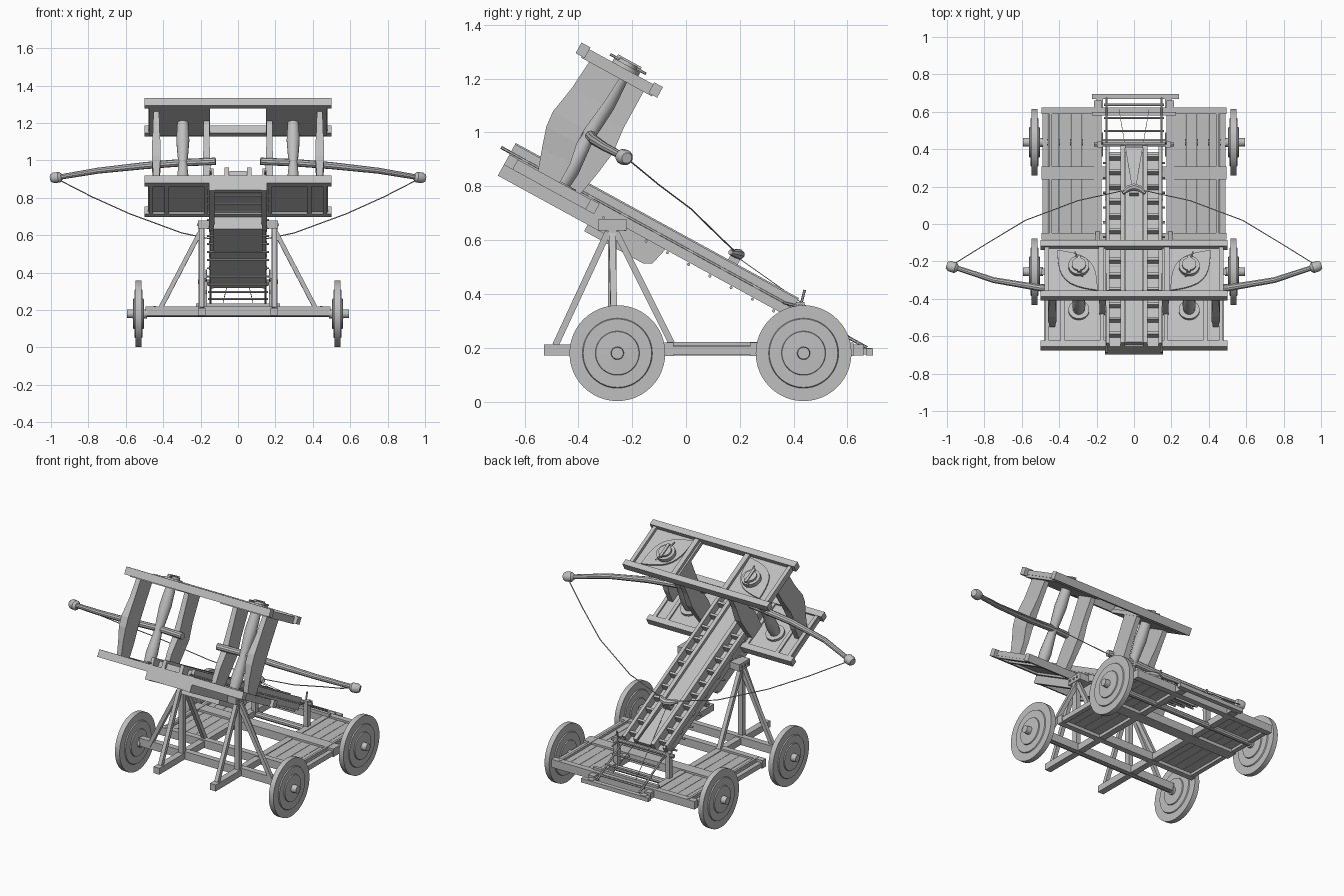
import bpy, bmesh, math
from mathutils import Vector, Matrix

if "Cube" in bpy.data.objects:
    bpy.data.objects.remove(bpy.data.objects["Cube"])

wood = bpy.data.materials.new("grey_wood")
wood.diffuse_color = (0.52, 0.52, 0.52, 1)
wood.use_nodes = True
wood.node_tree.nodes["Principled BSDF"].inputs["Base Color"].default_value = wood.diffuse_color
I = Matrix.Identity(4)
# tilted frame of the stock: x across, y down the slope, z normal to it
TILT = Matrix.Translation((0, -0.6375, 0.952)) @ Matrix.Rotation(math.radians(-28.7), 4, 'X')


def finish(name, bm, frame=I, smooth=False):
    bmesh.ops.recalc_face_normals(bm, faces=bm.faces)
    me = bpy.data.meshes.new(name)
    bm.to_mesh(me)
    bm.free()
    me.transform(frame)
    me.materials.append(wood)
    ob = bpy.data.objects.new(name, me)
    bpy.context.collection.objects.link(ob)
    if smooth:
        for o in bpy.context.selected_objects:
            o.select_set(False)
        ob.select_set(True)
        bpy.context.view_layer.objects.active = ob
        bpy.ops.object.shade_smooth_by_angle(angle=math.radians(35))
    return ob


def box(name, x, y, z, frame=I):
    bm = bmesh.new()
    bmesh.ops.create_cube(bm, size=1)
    for v in bm.verts:
        for i, r in enumerate((x, y, z)):
            v.co[i] = r[0] if v.co[i] < 0 else r[1]
    return finish(name, bm, frame)


def boxes(name, x, y, z, frame=I):
    """Mirrored pair of boxes."""
    box(name + "_right", x, y, z, frame)
    box(name + "_left", (-x[1], -x[0]), y, z, frame)


def loft(name, rings, frame=I, smooth=False):
    bm = bmesh.new()
    vs = [[bm.verts.new(p) for p in ring] for ring in rings]
    n = len(vs[0])
    for a, b in zip(vs, vs[1:]):
        for i in range(n):
            bm.faces.new((a[i], a[(i + 1) % n], b[(i + 1) % n], b[i]))
    bm.faces.new(vs[0])
    bm.faces.new(vs[-1])
    return finish(name, bm, frame, smooth)


def tube(name, pts, radii, frame=I, sides=10):
    """Round or square bar along a path."""
    pts = [Vector(p) for p in pts]
    if not isinstance(radii, (list, tuple)):
        radii = [radii] * len(pts)
    rings = []
    for i, p in enumerate(pts):
        t = (pts[min(i + 1, len(pts) - 1)] - pts[max(i - 1, 0)]).normalized()
        up = Vector((0, 0, 1)) if abs(t.z) < 0.99 else Vector((0, 1, 0))
        u = t.cross(up).normalized()
        w = u.cross(t)
        rings.append([p + radii[i] * (u * math.cos(k) + w * math.sin(k))
                      for k in (2 * math.pi * (j + 0.5) / sides for j in range(sides))])
    return loft(name, rings, frame, sides > 4)


# wheels and axles
prof = [(-.045, .024), (-.03, .024), (-.028, .08), (-.022, .082), (-.022, .127), (-.016, .13), (-.016, .178),
        (.016, .178), (.016, .13), (.022, .127), (.022, .082), (.028, .08), (.03, .024), (.062, .022)]
for end, y in (("front", -.255), ("rear", .437)):
    for side, sx in (("right", 1), ("left", -1)):
        loft(f"{end}_wheel_{side}",
             [[(sx * (.532 + dx), y + r * math.cos(a), .18 + r * math.sin(a))
               for a in (2 * math.pi * j / 48 for j in range(48))] for dx, r in prof], smooth=True)
    tube(end + "_axle", [(-.5, y, .182), (.5, y, .182)], .018)

# chassis
boxes("inner_rail", (.175, .215), (-.527, .66), (.172, .212))
boxes("outer_rail", (.462, .49), (-.07, .61), (.175, .205))
boxes("deck_edge", (.438, .452), (-.07, .61), (.2, .222))
for i, y in enumerate((-.255, -.065, .255, .29, .605)):
    box(f"cross_beam_{i}", (-.495, .495), (y - .018, y + .018), (.17, .22))
for i in range(4):
    boxes(f"deck_plank_front_{i}", (.215 + i * .062, .275 + i * .062), (-.05, .25), (.19, .208))
    boxes(f"deck_plank_rear_{i}", (.215 + i * .062, .275 + i * .062), (.29, .6), (.19, .208))
box("hitch_bar", (-.225, .24), (.668, .695), (.172, .197))
boxes("hitch_rail", (.165, .2), (.6, .69), (.175, .2))
box("rear_rest", (-.225, .225), (.58, .6), (.215, .235))

# stand
boxes("stand_post", (.178, .21), (-.29, -.258), (.2, .645))
box("stand_head", (-.215, .215), (-.325, -.222), (.635, .678))
for side, sx in (("right", 1), ("left", -1)):
    x = .195 * sx
    tube(f"front_strut_{side}", [(x, -.29, .63), (x, -.485, .21)], .017, sides=4)
    tube(f"rear_strut_{side}", [(x, -.26, .63), (x, -.05, .21)], .017, sides=4)
    tube(f"side_strut_{side}", [(x, -.275, .63), (.425 * sx, -.265, .19)], .017, sides=4)
    for j in range(3):
        y = -.305 + j * .03
        box(f"head_bolt_{side}_{j}", (x * 1.08, x * 1.13) if sx > 0 else (x * 1.13, x * 1.08),
            (y - .005, y + .005), (.65, .663))

# stock with channels, rungs and guide rods
box("stock_bed", (-.145, .145), (.02, 1.19), (-.07, -.045), TILT)
boxes("stock_side", (.13, .15), (.0, 1.2), (-.07, .005), TILT)
boxes("front_cheek", (.125, .155), (0, .45), (-.128, -.06), TILT)
box("front_cap", (-.155, .155), (0, .03), (-.125, -.04), TILT)
boxes("channel_rail", (.048, .072), (.0, 1.2), (-.05, .01), TILT)
box("slider", (-.045, .045), (.01, 1.2), (-.05, -.005), TILT)
for i in range(13):
    s = .06 + i * .09
    boxes(f"rung_{i}", (.07, .132), (s, s + .014), (-.05, -.005), TILT)
    tube(f"under_rung_{i}", [(-.165, s, -.077), (.165, s, -.077)], .006, TILT, 6)
loft("trunnion_block", [[(x, .38, -.155), (x, .63, -.155), (x, .66, -.14), (x, .68, -.06), (x, .38, -.06)]
                        for x in (-.13, .13)], TILT)
for i in range(8):
    s = .05 + i * .14
    boxes(f"side_slot_{i}", (.15, .156), (s, s + .025), (-.035, -.026), TILT)
for sx in (-1, 1):
    tube("guide_rod", [(.147 * sx, -.04, -.03), (.147 * sx, 1.51, -.03)], .006, TILT, 6)
for i in range(4):
    tube(f"ladder_rung_{i}", [(-.16, 1.23 + i * .08, -.03), (.16, 1.23 + i * .08, -.03)], .006, TILT, 6)

# winch
boxes("winch_post", (.165, .195), (.41, .44), (.2, .37))
tube("winch_roller", [(-.215, .425, .352), (.215, .425, .352)], .012)
for sx in (-1, 1):
    for k in (0, 1):
        d = Vector((0, math.sin(.25 + k * 1.57), math.cos(.25 + k * 1.57))) * .065
        c = Vector((.17 * sx, .425, .352))
        tube("winch_handle", [c - d, c + d], .005, sides=6)
    tube("winch_rope", [(.01 * sx, .2, .53), (.08 * sx, .61, .24)], .002, sides=4)

# lower frame of the shield
box("lower_plate", (-.48, .48), (.02, .37), (-.07, -.05), TILT)
box("lower_front_beam", (-.5, .5), (0, .038), (-.082, -.038), TILT)
box("lower_rear_beam", (-.5, .5), (.345, .382), (-.082, -.038), TILT)
for i, x in enumerate((.16, .37, .455)):
    boxes(f"lower_rib_{i}", (x, x + .022), (.03, .35), (-.082, -.04), TILT)

# upper frame with washers
box("upper_front_beam", (-.5, .5), (.035, .073), (.41, .455), TILT)
box("upper_rear_beam", (-.5, .5), (.343, .38), (.41, .455), TILT)
boxes("upper_plate", (.15, .475), (.06, .36), (.405, .428), TILT)
boxes("upper_inner_rail", (.16, .19), (.07, .345), (.42, .447), TILT)
boxes("upper_outer_rail", (.455, .478), (.07, .345), (.42, .447), TILT)
for side, sx in (("right", 1), ("left", -1)):
    # leaf shaped pad
    a, b = Vector((.41, .33)), Vector((.195, .085))
    nrm = Vector((a.y - b.y, b.x - a.x)).normalized()
    leaf = []
    for k in range(20):
        u = k / 10
        p = a.lerp(b, u) + nrm * .085 * math.sin(math.pi * u) if u <= 1 else \
            b.lerp(a, u - 1) - nrm * .085 * math.sin(math.pi * (u - 1))
        leaf.append(p)
    loft(f"leaf_pad_{side}", [[(p.x * sx, p.y, t) for p in leaf] for t in (.425, .437)], TILT)
    c = (.295 * sx, .225)
    tube(f"washer_{side}", [(*c, .43), (*c, .462)], .056, TILT, 24)
    tube(f"washer_cap_{side}", [(*c, .46), (*c, .475)], .038, TILT, 24)
    box(f"washer_bar_{side}", (c[0] - .008, c[0] + .008), (c[1] - .05, c[1] + .05), (.47, .482), TILT)
    tube(f"washer_pin_{side}", [(c[0] - .02 * sx, .15, .468), (c[0] + .02 * sx, .30, .468)], .005, TILT, 6)
    tube(f"lower_washer_{side}", [(*c, -.05), (*c, -.035)], .056, TILT, 24)

    # torsion bundle and bulging stanchions
    tube(f"torsion_bundle_{side}", [(*c, t) for t in (-.045, .02, .09, .155, .22, .3, .41)],
         [.03, .036, .03, .024, .03, .036, .03], TILT, 12)

    def stanchion(name, x, rows, w):
        loft(name, [[((x - k) * sx, s0, t), ((x + k) * sx, s0, t), ((x + k) * sx, s1, t), ((x - k) * sx, s1, t)]
                    for t, s0, s1, k in ((t, s0, s1, w * f) for t, s0, s1, f in rows)], TILT)

    stanchion(f"outer_stanchion_{side}", .437,
              [(-.05, .125, .215, .8), (.04, .095, .215, .9), (.12, .07, .2, 1.25), (.18, .065, .2, 1.25),
               (.29, .085, .215, .9), (.41, .095, .225, .8)], .019)
    stanchion(f"inner_stanchion_{side}", .168,
              [(-.05, .2, .3, .9), (.05, .2, .32, 1), (.15, .215, .335, 1.2), (.25, .21, .325, 1),
               (.41, .2, .325, .9)], .017)

    # bow arm with knob, and half of the string
    tube(f"bow_arm_{side}", [(x * sx, y, z) for x, y, z in
                             ((.12, -.375, .995), (.3, -.355, .988), (.5, -.342, .972), (.75, -.30, .945),
                              (.97, -.228, .908))], [.02, .02, .019, .016, .014])
    tube(f"arm_knob_{side}", [(.942 * sx, -.24, .912), (.955 * sx, -.235, .91), (.985 * sx, -.225, .907),
                              (1.0 * sx, -.22, .905)], [.016, .029, .029, .02], sides=12)
    tube(f"bowstring_{side}", [(x * sx, y, z) for x, y, z in
                               ((.965, -.215, .9), (.78, -.1, .805), (.58, .02, .715), (.3, .125, .612),
                                (.05, .18, .56))], .003, sides=6)

# pouch holding the string
tube("string_pouch", [(-.06, .165, .555), (-.03, .19, .55), (0, .198, .547), (.03, .19, .55), (.06, .165, .555)],
     [.01, .018, .02, .018, .01], sides=8)
box("trigger_block", (-.025, .025), (.9, .94), (-.01, .03), TILT)
